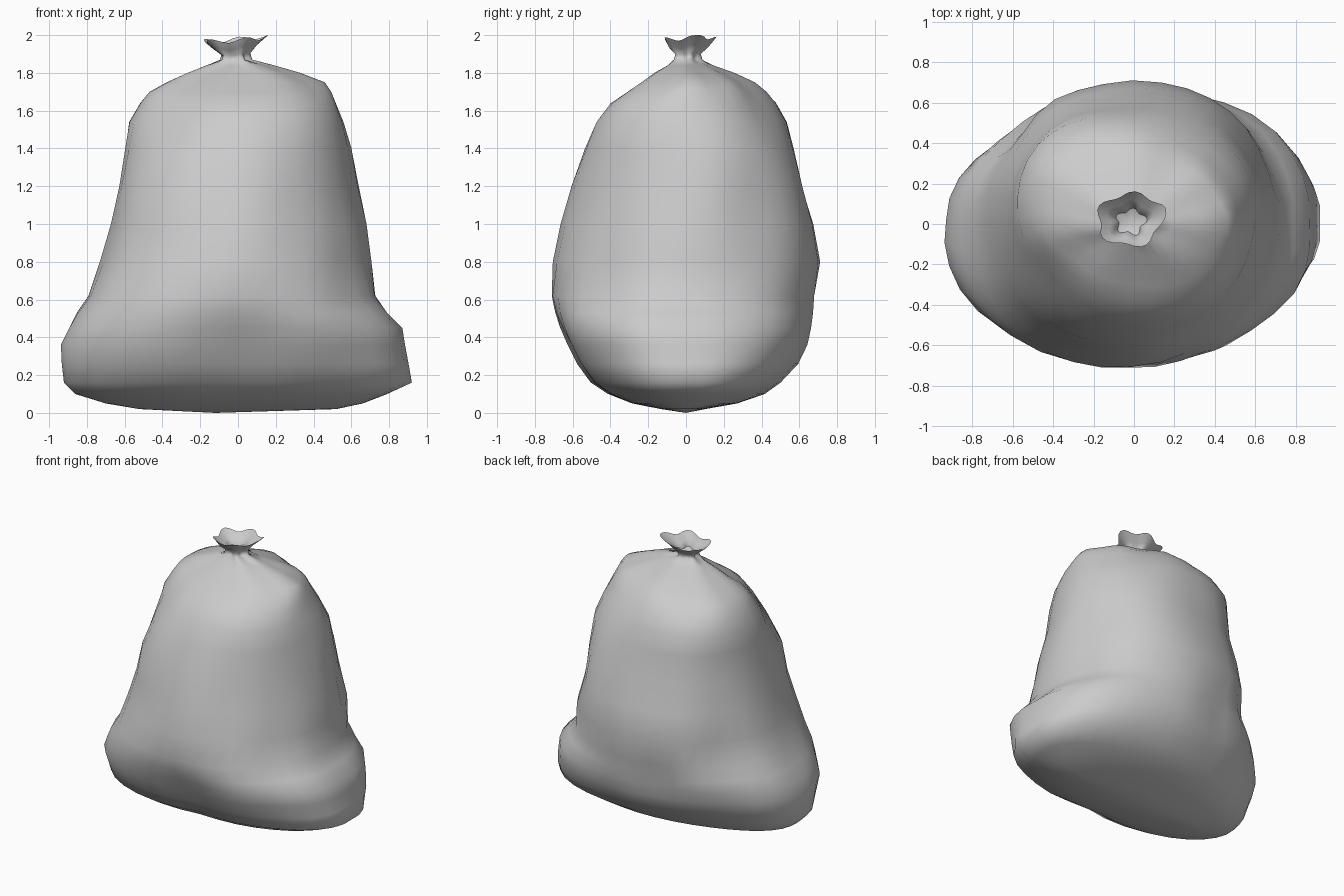
import bpy, bmesh, math
from mathutils import Vector, noise

if "Cube" in bpy.data.objects:
    bpy.data.objects.remove(bpy.data.objects["Cube"])

SEG = 36
# horizontal slices of the sack: z, x min, x max, y min, y max
BODY = [
    (0.02, -0.52, 0.52, -0.13, 0.10),
    (0.05, -0.70, 0.66, -0.28, 0.27),
    (0.10, -0.86, 0.79, -0.40, 0.41),
    (0.16, -0.91, 0.92, -0.48, 0.49),
    (0.26, -0.92, 0.90, -0.55, 0.59),
    (0.36, -0.925, 0.88, -0.60, 0.64),
    (0.45, -0.89, 0.87, -0.65, 0.66),
    (0.53, -0.85, 0.79, -0.685, 0.67),
    (0.62, -0.79, 0.73, -0.71, 0.68),
    (0.80, -0.735, 0.715, -0.70, 0.71),
    (1.00, -0.68, 0.69, -0.66, 0.675),
    (1.20, -0.63, 0.635, -0.605, 0.61),
    (1.40, -0.59, 0.595, -0.53, 0.57),
    (1.54, -0.565, 0.55, -0.465, 0.53),
    (1.64, -0.51, 0.51, -0.39, 0.47),
    (1.70, -0.47, 0.485, -0.31, 0.415),
    (1.75, -0.385, 0.45, -0.24, 0.35),
    (1.80, -0.27, 0.32, -0.17, 0.24),
    (1.84, -0.17, 0.18, -0.10, 0.13),
]
NECK = [
    (1.87, -0.09, 0.06, -0.055, 0.075),
    (1.895, -0.085, 0.05, -0.05, 0.07),
    (1.93, -0.13, 0.08, -0.085, 0.11),
    (1.975, -0.18, 0.135, -0.11, 0.15),
]
# bulge of the four corners by height, in hundredths:
# z, back right, back left, front left, front right
CORNERS = [
    (0.00, 0, 0, 0, 0),
    (0.16, 4.5, -5, 8, 4),
    (0.35, 4, -3, 9, 6),
    (0.55, 3.5, 2, 4, 3.5),
    (0.88, -1.5, -2, -3, -4.5),
    (1.22, 4, 0, 0, -4.5),
    (1.60, -4, 4.5, -6, 3),
    (1.72, -4, 2, -5, 1),
    (1.90, 0, 0, 0, 0),
]
# large soft dents in the plastic: centre, radius, depth
DENTS = [
    ((0.55, 0.38, 1.10), 0.20, 0.045),
    ((-0.55, 0.42, 0.70), 0.20, 0.05),
    ((-0.25, 0.65, 0.50), 0.18, 0.04),
    ((-0.45, -0.45, 1.60), 0.18, 0.04),
    ((0.55, -0.42, 0.75), 0.22, 0.03),
]


def slice_points(s, power):
    z, x0, x1, y0, y1 = s
    for i in range(SEG):
        a = 2 * math.pi * i / SEG
        c, n = math.cos(a), math.sin(a)
        p = Vector(((x0 + x1) / 2 + (x1 - x0) / 2 * math.copysign(abs(c) ** (2 / power), c),
                    (y0 + y1) / 2 + (y1 - y0) / 2 * math.copysign(abs(n) ** (2 / power), n), z))
        yield a, p


def corner_bulge(z, a):
    q = 1 + int(a / (math.pi / 2) + 1e-6) % 4
    for lo, hi in zip(CORNERS, CORNERS[1:]):
        if lo[0] <= z <= hi[0]:
            t = (z - lo[0]) / (hi[0] - lo[0])
            return 0.01 * (lo[q] + (hi[q] - lo[q]) * t) * abs(math.sin(2 * a))
    return 0


def crumple(p, a):
    out = Vector((math.cos(a), math.sin(a), 0))
    d = 0.018 * noise.noise(Vector((p.x * 3.2, p.y * 3.2, p.z * 1.6)))
    for c, r, depth in DENTS:
        d -= depth * math.exp(-((p - Vector(c)).length / r) ** 2)
    # gathered pleats running down from the tie
    d += 0.014 * math.exp(-((p.z - 1.76) / 0.09) ** 2) * math.cos(7 * a + 1)
    return p + out * (d * min(1, p.z / 0.3) + corner_bulge(p.z, a))


def flare(p, a, t):
    # folded mouth, one corner pulled up and out
    fold = 1 + (0.22 - 0.12 * t) * math.cos(5 * a - 0.6)
    p.x = -0.02 + (p.x + 0.02) * fold
    p.y = 0.015 + (p.y - 0.015) * fold
    p.z += t * (0.012 * math.cos(5 * a - 0.6) + 0.01 * math.cos(a - 0.3))
    p += Vector((0.03, 0.015, 0.012)) * t * math.exp(-((a - 0.5) / 0.35) ** 2)
    p.z = min(p.z, 2.0)
    return p


def finish(bm, name):
    bmesh.ops.recalc_face_normals(bm, faces=bm.faces)
    mesh = bpy.data.meshes.new(name)
    bm.to_mesh(mesh)
    bm.free()
    mesh.shade_smooth()
    obj = bpy.data.objects.new(name, mesh)
    bpy.context.collection.objects.link(obj)
    return obj


# sack: keeled bottom, body, tied neck and open mouth as one sheet
bm = bmesh.new()
rings = []
for s in BODY:
    power = 2.2 if 0.7 < s[0] < 1.75 else 2.0
    rings.append([bm.verts.new(crumple(p, a)) for a, p in slice_points(s, power)])
for k, s in enumerate(NECK):
    rings.append([bm.verts.new(flare(p, a, k / 3)) for a, p in slice_points(s, 2)])
for lo, hi in zip(rings, rings[1:]):
    for i in range(SEG):
        j = (i + 1) % SEG
        bm.faces.new((lo[i], lo[j], hi[j], hi[i]))
base = bm.verts.new((-0.12, 0, 0))
for i in range(SEG):
    bm.faces.new((base, rings[0][(i + 1) % SEG], rings[0][i]))
throat = [v.co.copy() for v in rings[len(BODY) + 1]]
finish(bm, "sack")

# plastic bunched together inside the tied neck
bm = bmesh.new()
ring = [bm.verts.new(c) for c in throat]
pit = bm.verts.new((-0.02, 0.01, 1.87))
for i in range(SEG):
    bm.faces.new((pit, ring[i], ring[(i + 1) % SEG]))
finish(bm, "neck_pinch")
